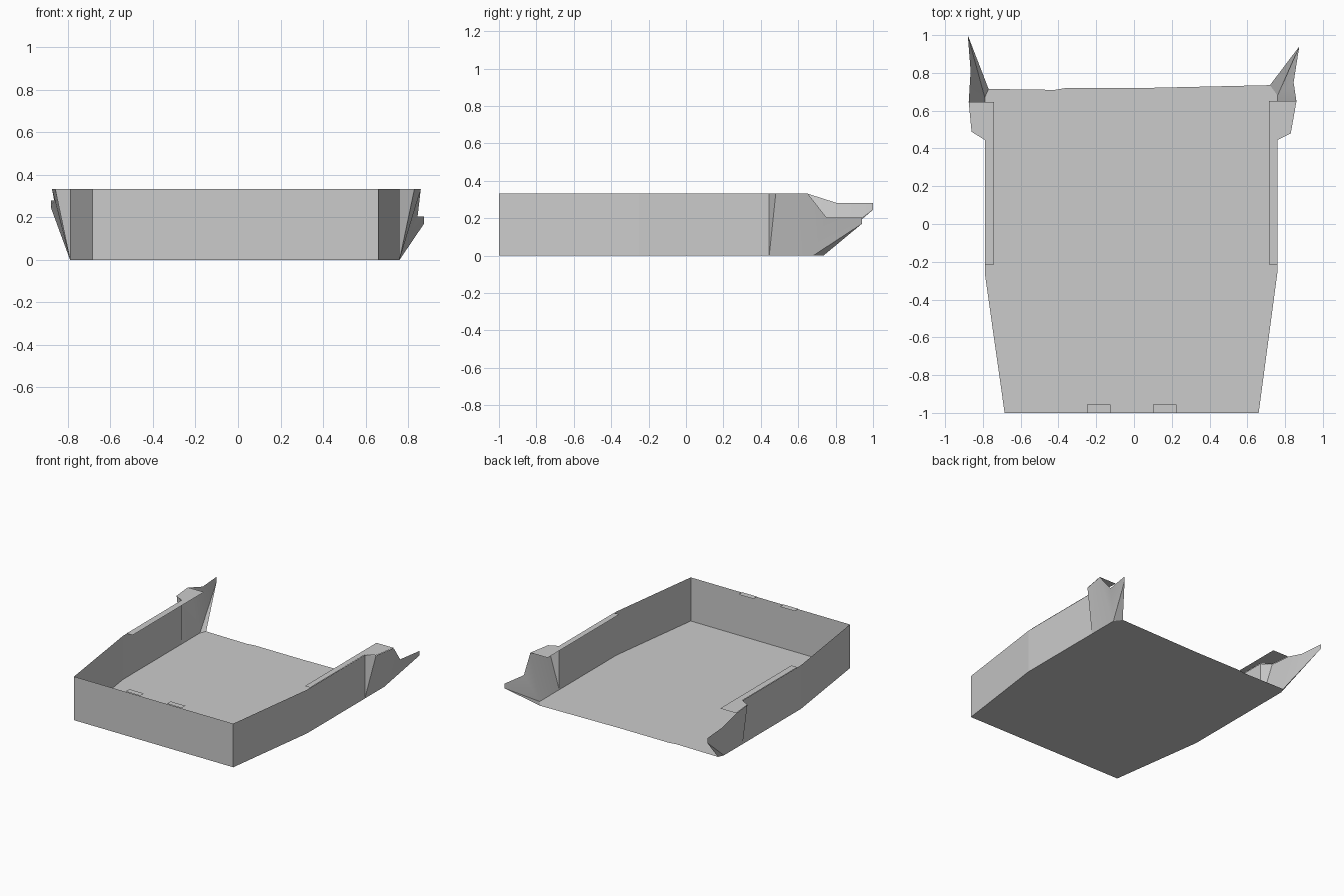
import bpy
import math

cube = bpy.data.objects.get("Cube")
if cube:
    bpy.data.objects.remove(cube, do_unlink=True)

GREY = (0.6, 0.6, 0.6, 1.0)
grey = bpy.data.materials.new("plain grey")
grey.use_nodes = True
grey.diffuse_color = GREY
grey.node_tree.nodes["Principled BSDF"].inputs["Base Color"].default_value = GREY

TOP = 0.333


def sheet(name, points, faces, smooth=False):
    """Thin open surface from a few corner points."""
    mesh = bpy.data.meshes.new(name)
    mesh.from_pydata(points, [], faces)
    mesh.materials.append(grey)
    ob = bpy.data.objects.new(name, mesh)
    bpy.context.collection.objects.link(ob)
    if smooth:
        bpy.ops.object.select_all(action='DESELECT')
        ob.select_set(True)
        bpy.context.view_layer.objects.active = ob
        bpy.ops.object.shade_smooth_by_angle(angle=math.radians(30))
    return ob


def plate(name, outline, z):
    return sheet(name, [(x, y, z) for x, y in outline], [range(len(outline))])


def wall(name, path):
    """Vertical sheet standing on a plan path."""
    n = len(path)
    pts = [(x, y, z) for z in (0, TOP) for x, y in path]
    return sheet(name, pts, [(i, i + 1, i + 1 + n, i + n) for i in range(n - 1)])


# Plan corners, each side listed from the front to the rear
left = [(0.66, -1), (0.76, -0.25), (0.76, 0.445)]
right = [(-0.685, -1), (-0.79, -0.26), (-0.79, 0.445)]
left_rear = [(0.76, 0.68), (0.72, 0.735)]
right_rear = [(-0.79, 0.67), (-0.77, 0.715)]
rear_edge = [(0.05, 0.72), (-0.36, 0.72), (-0.42, 0.71)]

# Floor and upright walls
plate("floor", left + left_rear + rear_edge + right_rear[::-1] + right[::-1], 0)
wall("front_wall", [right[0], left[0]])
wall("left_wall", left)
wall("right_wall", right[::-1])

# Small tabs on the front rim
for name, x in (("right_tab", -0.25), ("left_tab", 0.1)):
    plate(name, [(x, -1), (x + 0.125, -1), (x + 0.125, -0.955), (x, -0.955)], TOP + 0.003)


def flare(name, side, rear, rim, tip_low):
    """Outward-leaning rear corner with a pointed end."""
    points = [(*side[-1], 0), (*rear[0], 0), (*rear[1], 0), (*side[-1], TOP)] + rim + [tip_low]
    faces = [(0, 4, 3), (0, 1, 5, 4), (1, 6, 5), (1, 8, 7, 6), (1, 2, 8)]
    if side[-1][0] < 0:
        faces = [f[::-1] for f in faces]
    sheet(name, points, faces, smooth=True)


left_rim = [(0.83, 0.48, TOP), (0.86, 0.65, TOP), (0.845, 0.75, 0.205), (0.875, 0.94, 0.205)]
right_rim = [(-0.86, 0.488, TOP), (-0.875, 0.645, TOP), (-0.865, 0.81, 0.28), (-0.88, 1, 0.28)]
flare("left_rear_flare", left, left_rear, left_rim, (0.875, 0.94, 0.17))
flare("right_rear_flare", right, right_rear, right_rim, (-0.88, 1, 0.245))


# Flat ledges along the side walls, widening over the flares
def ledge(name, x_in, x_out, y0, rim):
    corners = [(x_in, y0), (x_out, y0), (x_out, 0.445),
               rim[0][:2], rim[1][:2], (x_in, rim[1][1])]
    plate(name, corners if x_in > 0 else corners[::-1], TOP + 0.002)


ledge("left_ledge", 0.715, 0.76, -0.215, left_rim)
ledge("right_ledge", -0.74, -0.79, -0.215, right_rim)
